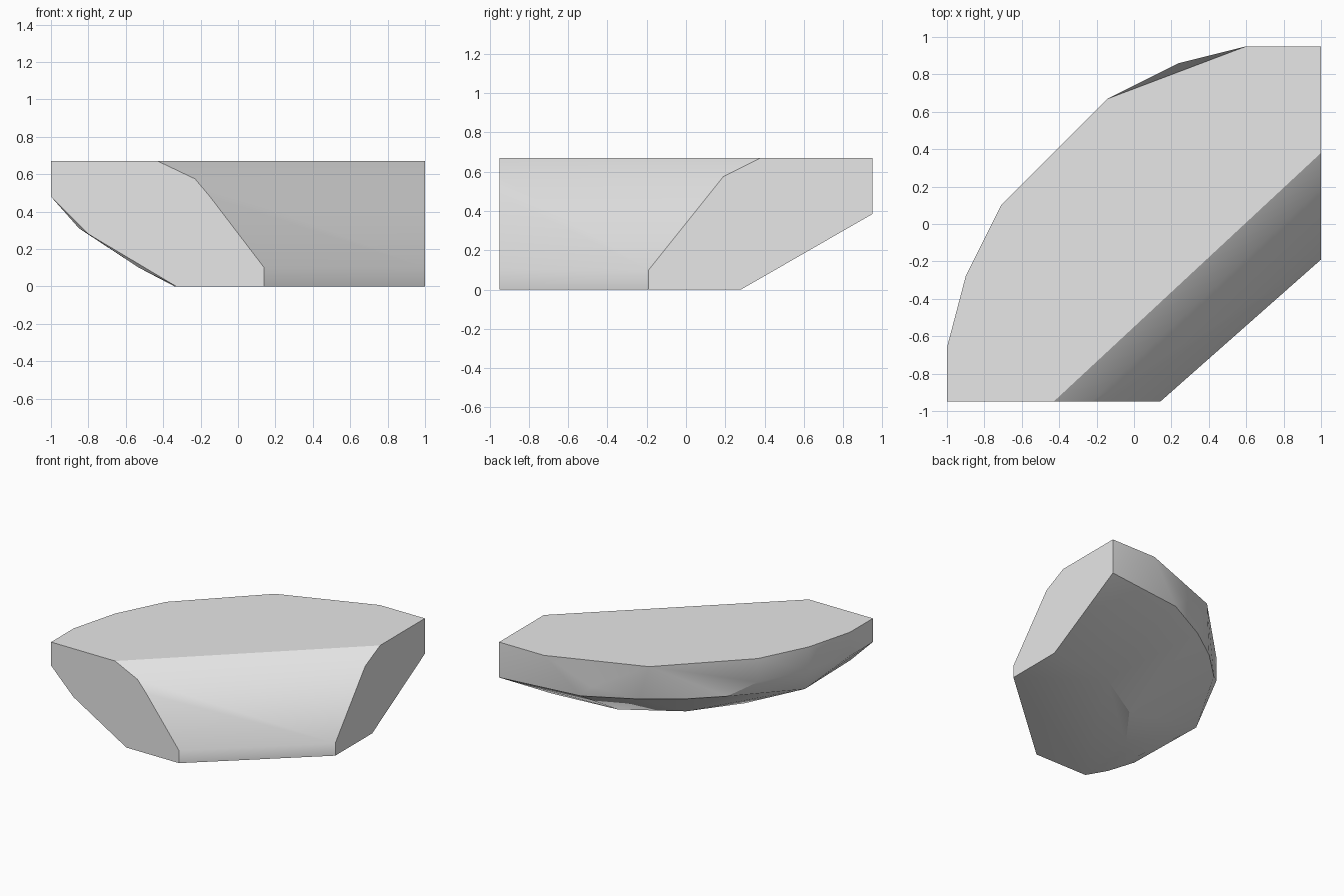
import bpy
import bmesh
import math

cube = bpy.data.objects.get("Cube")
if cube:
    bpy.data.objects.remove(cube, do_unlink=True)

TOP, WALL, BELT, FOOT = 0.67, 0.48, 0.385, 0.1

# Plan outlines of the stone at each level
top_plan = [(-1, -.95), (-1, -.66), (-.9, -.28), (-.71, .1), (-.14, .67),
            (.6, .95), (1, .95), (1, .38), (-.43, -.95)]
wall_plan = [(-1, -.95), (-1, -.66), (-.9, -.28), (-.71, .1), (.24, .86), (-.15, -.95)]
belt_plan = [(1, .95), (.33, .87), (-.05, .67), (-.32, .48), (-.55, .26)]
foot_plan = [(.14, -.95), (1, -.19)]
base_plan = foot_plan + [(1, .28), (.45, .23), (.02, -.03), (-.25, -.39),
                         (-.34, -.6), (-.33, -.95)]

levels = [(top_plan, TOP), (wall_plan, WALL), (belt_plan, BELT),
          (foot_plan, FOOT), (base_plan, 0)]
points = [(x, y, z) for plan, z in levels for x, y in plan]

# Worn corners of the bevelled front and the chipped underside
points += [(-.23, -.95, .575), (1, .19, .575),
           (-.8, -.95, .28), (-.85, -.3, .31), (-.53, -.93, .1)]

# Wrap the levels into one faceted stone and merge its flat sides
bm = bmesh.new()
for p in points:
    bm.verts.new(p)
hull = bmesh.ops.convex_hull(bm, input=bm.verts)
loose = {v for v in hull["geom_interior"] + hull["geom_unused"]
         if isinstance(v, bmesh.types.BMVert)}
bmesh.ops.delete(bm, geom=list(loose), context='VERTS')
bmesh.ops.dissolve_limit(bm, angle_limit=math.radians(1),
                         verts=bm.verts, edges=bm.edges)
bmesh.ops.recalc_face_normals(bm, faces=bm.faces)
mesh = bpy.data.meshes.new("stone_block")
bm.to_mesh(mesh)
bm.free()

# Plain grey stone
grey = bpy.data.materials.new("stone_grey")
grey.use_nodes = True
colour = (0.8, 0.8, 0.8, 1)
grey.diffuse_color = colour
grey.node_tree.nodes["Principled BSDF"].inputs["Base Color"].default_value = colour
mesh.materials.append(grey)

stone = bpy.data.objects.new("stone_block", mesh)
bpy.context.collection.objects.link(stone)
bpy.ops.object.select_all(action='DESELECT')
stone.select_set(True)
bpy.context.view_layer.objects.active = stone
bpy.ops.object.shade_smooth_by_angle(angle=math.radians(30))
